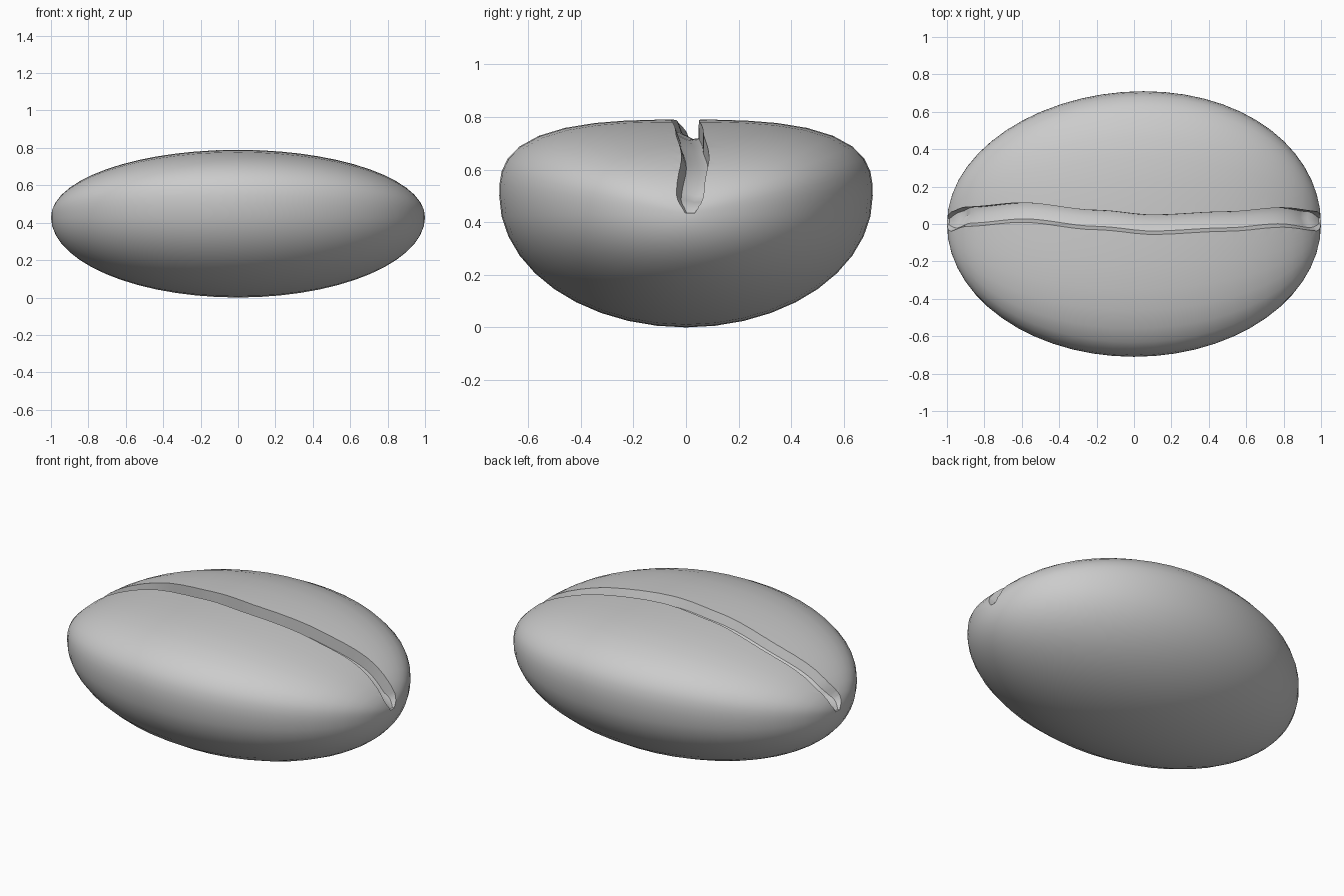
import bpy, bmesh
from math import sin, cos, pi, radians

cube = bpy.data.objects.get("Cube")
if cube:
    bpy.data.objects.remove(cube, do_unlink=True)

mat = bpy.data.materials.new("warm_grey")
mat.use_nodes = True
GREY = (0.6, 0.6, 0.6, 1)
mat.diffuse_color = GREY
mat.node_tree.nodes["Principled BSDF"].inputs["Base Color"].default_value = GREY


def loft(name, rings, start=None, end=None):
    """Skin closed rings of points, closing each end with a pole or a cap."""
    bm = bmesh.new()
    loops = [[bm.verts.new(p) for p in ring] for ring in rings]
    n = len(loops[0])
    for a, b in zip(loops, loops[1:]):
        for i in range(n):
            j = (i + 1) % n
            bm.faces.new((a[i], a[j], b[j], b[i]))
    for loop, pole in ((loops[0], start), (loops[-1], end)):
        if pole:
            tip = bm.verts.new(pole)
            for i in range(n):
                bm.faces.new((loop[i], loop[(i + 1) % n], tip))
        else:
            bm.faces.new(loop)
    bmesh.ops.recalc_face_normals(bm, faces=bm.faces)
    mesh = bpy.data.meshes.new(name)
    bm.to_mesh(mesh)
    bm.free()
    obj = bpy.data.objects.new(name, mesh)
    bpy.context.collection.objects.link(obj)
    mesh.materials.append(mat)
    return obj


# Bean body: cross-sections with a round belly and a flattened top
def section(t, sides=40):
    s, ring = sin(t), []
    for i in range(sides):
        a = 2 * pi * i / sides
        c, d = cos(a), sin(a)
        power = 2.9 if d > 0 else 2
        r = (abs(c) ** power + abs(d) ** power) ** (-1 / power)
        y = 0.71 * s * r * c
        z = 0.43 + 0.07 * s + (0.29 if d > 0 else 0.5) * s * r * d
        ring.append((-cos(t) + 0.1 * max(y, 0) ** 2, y, z))
    return ring


STEPS = 28
body = loft("bean_body", [section(pi * i / STEPS) for i in range(1, STEPS)],
            (-1, 0, 0.43), (1, 0, 0.43))

# Crease: a wavy channel that follows the top from tip to tip
WAVE = [(-1, 0.01), (-0.9, 0.04), (-0.6, 0.062), (-0.2, 0.022),
        (0.1, -0.003), (0.5, 0.014), (0.8, 0.036), (1, 0.015)]


def wave(x):
    for (x0, y0), (x1, y1) in zip(WAVE, WAVE[1:]):
        if x <= x1:
            f = max(0, (x - x0) / (x1 - x0))
            return y0 + (y1 - y0) * f * f * (3 - 2 * f)
    return WAVE[-1][1]


def channel(t):
    x, z = -cos(t), 0.43 + 0.36 * sin(t)
    nx, nz = 0.36 * x, sin(t)
    length = (nx * nx + nz * nz) ** 0.5
    nx, nz = nx / length, nz / length
    taper = min(1, 0.15 + 3 * sin(t))
    half, mid = 0.053 * min(1, 0.3 + 4 * sin(t)), wave(x)
    # side position as a share of the half width, and height off the surface
    shape = [(-1.15, 0.1), (-1, 0), (-0.65, -0.05 * taper),
             (0.3, -0.075 * taper), (0.95, -0.07 * taper), (1, 0.1)]
    return [(x + nx * h, mid + half * w, z + nz * h) for w, h in shape]


CUTS = 48
cutter = loft("crease_cutter", [channel(pi * (0.005 + 0.99 * i / CUTS)) for i in range(CUTS + 1)])
cutter.hide_render = True

cut = body.modifiers.new("crease", "BOOLEAN")
cut.operation = "DIFFERENCE"
cut.solver = "EXACT"
cut.object = cutter
bpy.context.view_layer.objects.active = body
bpy.ops.object.select_all(action="DESELECT")
body.select_set(True)
bpy.ops.object.modifier_apply(modifier=cut.name)
bpy.data.objects.remove(cutter, do_unlink=True)

bpy.ops.object.shade_smooth_by_angle(angle=radians(35))
